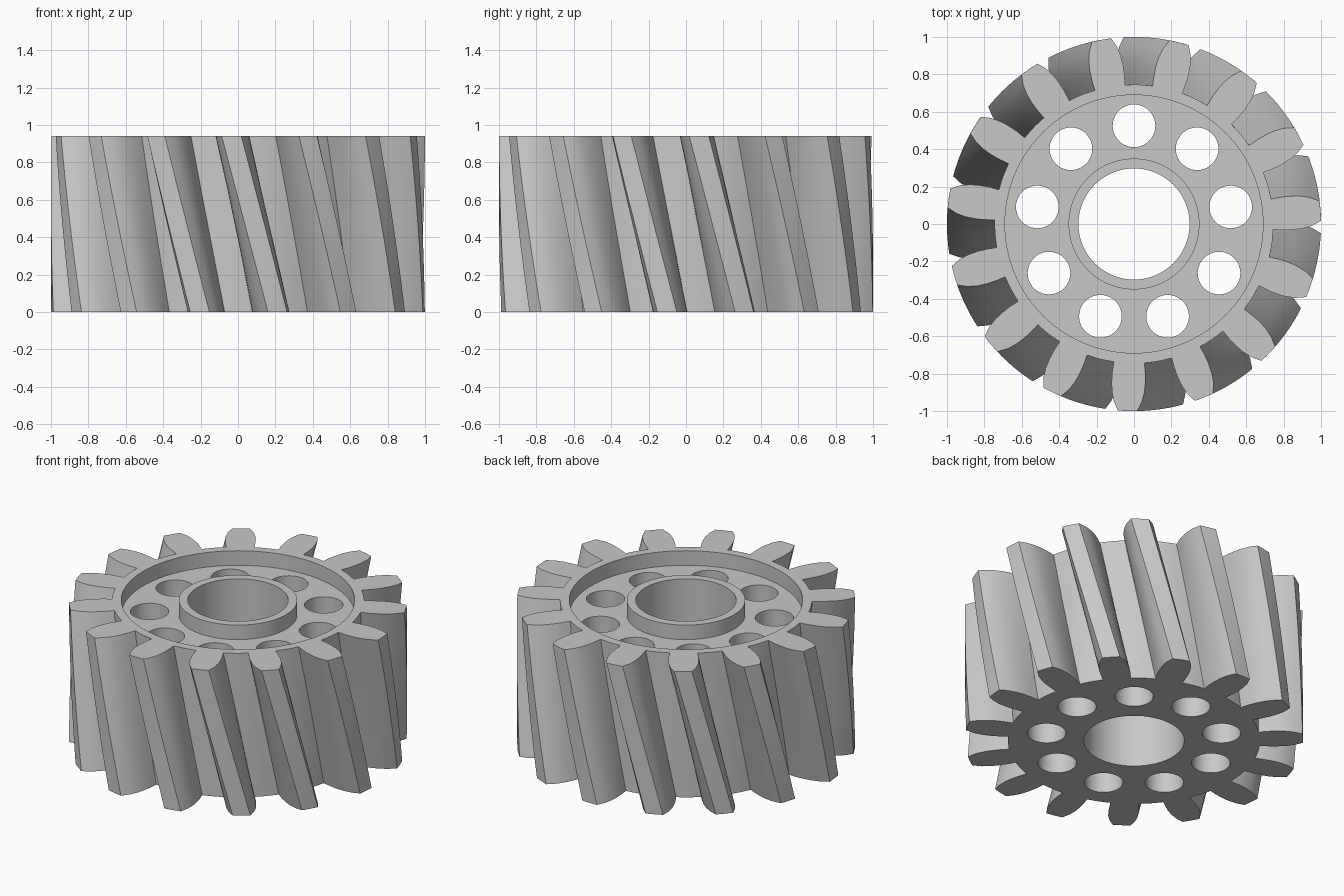
import bpy, bmesh, math

cube = bpy.data.objects.get("Cube")
if cube:
    bpy.data.objects.remove(cube)

TEETH, HEIGHT, LAYERS = 15, 0.94, 16
PITCH = math.tau / TEETH
PHASE, TWIST = math.radians(4.0), math.radians(14.2)
RECESS_Z = HEIGHT - 0.095

steel = bpy.data.materials.new("steel_grey")
steel.use_nodes = True
GREY = (0.58, 0.58, 0.58, 1)
steel.diffuse_color = GREY
steel.node_tree.nodes["Principled BSDF"].inputs["Base Color"].default_value = GREY


def finish(name, bm):
    bmesh.ops.recalc_face_normals(bm, faces=bm.faces)
    mesh = bpy.data.meshes.new(name)
    bm.to_mesh(mesh)
    bm.free()
    mesh.materials.append(steel)
    obj = bpy.data.objects.new(name, mesh)
    bpy.context.collection.objects.link(obj)
    return obj


def loft(bm, rings, capped=True):
    """Join rings of points with quads; close the ends or the loop."""
    loops = [[bm.verts.new(p) for p in ring] for ring in rings]
    n = len(loops[0])
    pairs = list(zip(loops, loops[1:]))
    if capped:
        bm.faces.new(loops[0])
        bm.faces.new(loops[-1])
    else:
        pairs.append((loops[-1], loops[0]))
    for a, b in pairs:
        for i in range(n):
            j = (i + 1) % n
            bm.faces.new((a[i], a[j], b[j], b[i]))


def circle(r, z, n, cx=0, cy=0):
    return [(cx + r * math.cos(math.tau * i / n),
             cy + r * math.sin(math.tau * i / n), z) for i in range(n)]


# Tooth outline: radius and half angle in degrees, root to tip
flank = [(0.745, 6.3), (0.80, 6.35), (0.85, 6.1), (0.90, 5.55), (0.95, 4.6), (1.0, 3.0)]
tooth = [(r, -math.radians(a)) for r, a in flank]
tooth += [(1.0, 0)]
tooth += [(r, math.radians(a)) for r, a in reversed(flank)]
tooth += [(0.745, PITCH * f) for f in (0.42, 0.5, 0.58)]


def gear_ring(z):
    turn = PHASE + TWIST * (1 - z / HEIGHT)
    return [(r * math.cos(a + turn + k * PITCH), r * math.sin(a + turn + k * PITCH), z)
            for k in range(TEETH) for r, a in tooth]


# Helical toothed body
bm = bmesh.new()
loft(bm, [gear_ring(HEIGHT * i / LAYERS) for i in range(LAYERS + 1)])
gear = finish("helical_gear", bm)

# Ring recess around the hub
bm = bmesh.new()
loft(bm, [circle(0.35, RECESS_Z, 96), circle(0.69, RECESS_Z, 96),
          circle(0.69, 1.2, 96), circle(0.35, 1.2, 96)], capped=False)
cutters = [finish("recess_cutter", bm)]

# Central bore and nine lightening holes
bm = bmesh.new()
loft(bm, [circle(0.297, z, 80) for z in (-0.2, 1.2)])
for k in range(9):
    a = math.radians(90 + 40 * k)
    cx, cy = 0.525 * math.cos(a), 0.525 * math.sin(a)
    loft(bm, [circle(0.114, z, 40, cx, cy) for z in (-0.2, 1.2)])
cutters.append(finish("hole_cutter", bm))

for cutter in cutters:
    cutter.hide_render = True
    cut = gear.modifiers.new(cutter.name, 'BOOLEAN')
    cut.operation, cut.solver, cut.object = 'DIFFERENCE', 'EXACT', cutter

# Bake the cuts and drop the cutters
bpy.context.view_layer.update()
depsgraph = bpy.context.evaluated_depsgraph_get()
baked = bpy.data.meshes.new_from_object(gear.evaluated_get(depsgraph))
gear.modifiers.clear()
gear.data = baked
for cutter in cutters:
    bpy.data.objects.remove(cutter)

bpy.ops.object.select_all(action='DESELECT')
gear.select_set(True)
bpy.context.view_layer.objects.active = gear
bpy.ops.object.shade_smooth_by_angle(angle=math.radians(30))
